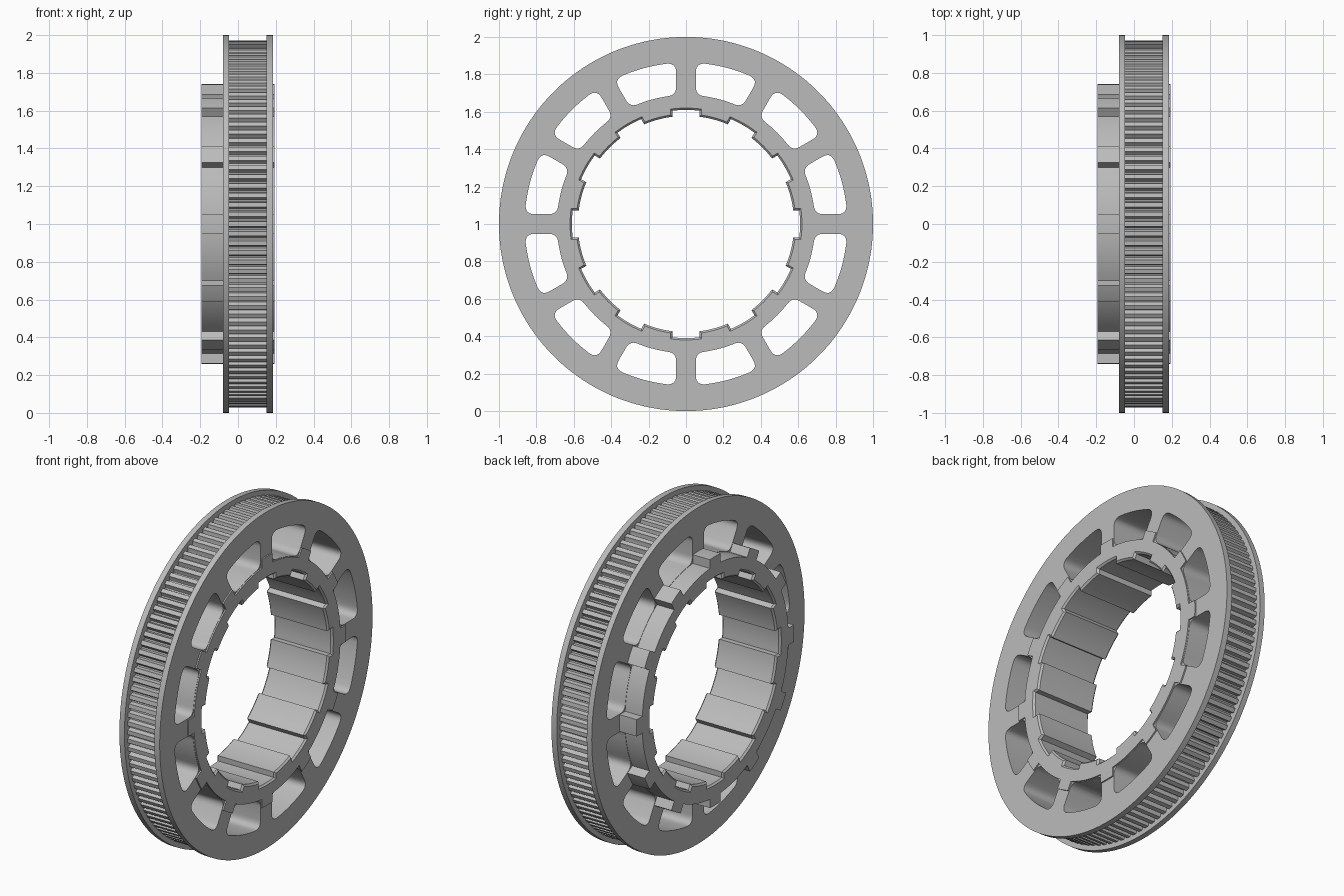
import bpy, bmesh
from math import sin, cos, asin, pi, radians, hypot

if "Cube" in bpy.data.objects:
    bpy.data.objects.remove(bpy.data.objects["Cube"])

AXIS_Z = 1.0      # height of the wheel's axis
PITCH = pi / 6    # twelve spokes, windows and bore notches
SPOKE = 0.053     # half width of a spoke

metal = bpy.data.materials.new("grey metal")
metal.use_nodes = True
GREY = (0.5, 0.5, 0.5, 1)
metal.diffuse_color = GREY
metal.node_tree.nodes["Principled BSDF"].inputs["Base Color"].default_value = GREY


def polar(r, a):
    return (r * cos(a), r * sin(a))


def arc(r, a0, a1, n):
    return [polar(r, a0 + (a1 - a0) * i / n) for i in range(n + 1)]


def circle(r, n):
    return [polar(r, 2 * pi * i / n) for i in range(n)]


def corner(p, c, q, n=6):
    """Curve from p to q, pulled towards the corner c."""
    ts = [i / n for i in range(n + 1)]
    return [tuple((1 - t) ** 2 * p[k] + 2 * t * (1 - t) * c[k] + t * t * q[k]
                  for k in (0, 1)) for t in ts]


def window(centre, r_in=0.69, r_out=0.863):
    """Rounded opening between two parallel-sided spokes."""
    def half(r):
        return PITCH / 2 - asin(SPOKE / r)

    def at(r, side, trim=0.0):
        return polar(r, centre + side * (half(r) - trim / r))

    t, s = 0.05, 0.045
    pts = corner(at(r_out - t, -1), at(r_out, -1), at(r_out, -1, t))
    pts += arc(r_out, centre - half(r_out) + t / r_out,
               centre + half(r_out) - t / r_out, 8)[1:-1]
    pts += corner(at(r_out, 1, t), at(r_out, 1), at(r_out - t, 1))
    pts += corner(at(r_in + s, 1), at(r_in, 1), at(r_in, 1, s))
    pts += arc(r_in, centre + half(r_in) - s / r_in,
               centre - half(r_in) + s / r_in, 6)[1:-1]
    pts += corner(at(r_in, -1, s), at(r_in, -1), at(r_in + s, -1))
    return pts


def stepped_ring(r_low, r_high, half_low, half_high):
    """Outline that rises from r_low to r_high around every spoke angle."""
    pts = []
    for k in range(12):
        a = k * PITCH
        pts += arc(r_high, a - half_high, a + half_high, 6)
        pts += arc(r_low, a + half_low, a + PITCH - half_low, 8)
    return pts


def toothed_ring(r_tip, depth, teeth):
    pts = []
    step = 2 * pi / teeth
    for k in range(teeth):
        for f, d in ((-0.24, 0), (0.24, 0), (0.32, 0.6), (0.42, 1), (0.58, 1), (0.68, 0.6)):
            pts.append(polar(r_tip - depth * d, (k + f) * step))
    return pts


def plate(name, loops, x0, x1, chamfer_below=0.0):
    """Solid between x0 and x1; the first loop is outside, the rest are holes."""
    bm = bmesh.new()
    ends = ([], [])
    for pts in loops:
        rings = [[bm.verts.new((x, y, z)) for y, z in pts] for x in (x0, x1)]
        for i in range(len(pts)):
            j = (i + 1) % len(pts)
            bm.faces.new((rings[0][i], rings[0][j], rings[1][j], rings[1][i]))
            for ring, edges in zip(rings, ends):
                edges.append(bm.edges.get((ring[i], ring[j])))
    rim = [e for edges in ends for e in edges
           if all(hypot(v.co.y, v.co.z) < chamfer_below for v in e.verts)]
    for edges in ends:
        bmesh.ops.triangle_fill(bm, edges=edges, use_beauty=True, normal=(1, 0, 0))
    bmesh.ops.recalc_face_normals(bm, faces=bm.faces)
    if rim:
        bmesh.ops.bevel(bm, geom=rim, offset=0.01, segments=1, affect='EDGES',
                        clamp_overlap=False)
    mesh = bpy.data.meshes.new(name)
    bm.to_mesh(mesh)
    bm.free()
    mesh.materials.append(metal)
    obj = bpy.data.objects.new(name, mesh)
    obj.location.z = AXIS_Z
    bpy.context.collection.objects.link(obj)
    bpy.ops.object.select_all(action='DESELECT')
    obj.select_set(True)
    bpy.context.view_layer.objects.active = obj
    bpy.ops.object.shade_smooth_by_angle(angle=radians(25))
    return obj


# Rim: two flanges and the toothed drum, all with the same openings
windows = [window((k + 0.5) * PITCH) for k in range(12)]
inside = circle(0.65, 96)
plate("left_flange", [circle(1.0, 180), inside] + windows, 0.15, 0.185)
plate("right_flange", [circle(1.0, 180), inside] + windows, -0.08, -0.047)
plate("toothed_drum", [toothed_ring(0.972, 0.024, 120), inside] + windows, -0.047, 0.15)

# Hub: outer ribs in line with the spokes, notched bore with chamfered rims
rib = 0.05
outer = stepped_ring(0.688, 0.74, asin(rib / 0.688), asin(rib / 0.74))
bore = stepped_ring(0.578, 0.61, radians(7.2), radians(6.9))
plate("hub", [outer, bore], -0.193, 0.193, chamfer_below=0.64)
